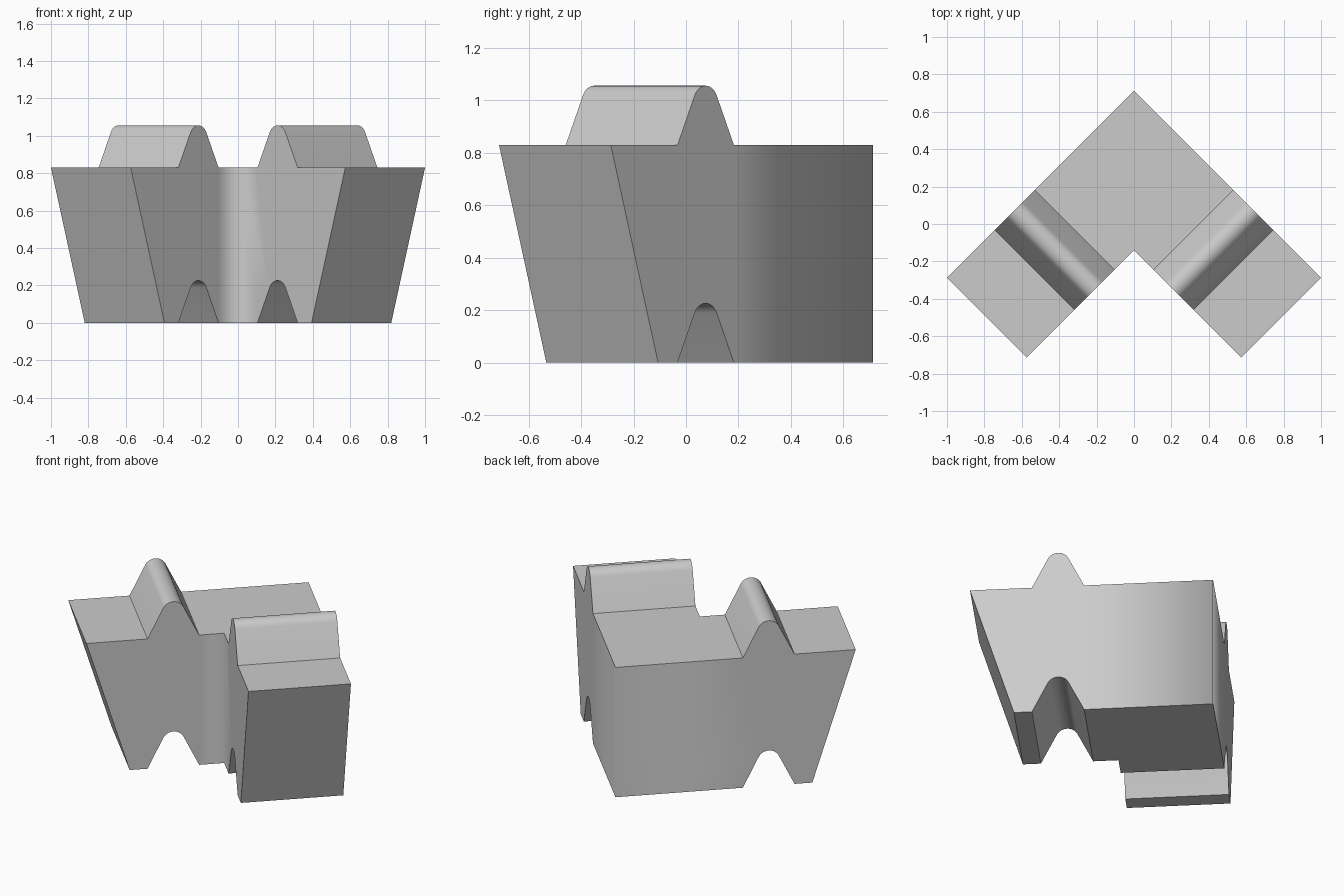
import bpy, bmesh
from math import sin, cos, radians, sqrt

if "Cube" in bpy.data.objects:
    bpy.data.objects.remove(bpy.data.objects["Cube"])

R2 = sqrt(2)
WIDTH = 0.603      # arm thickness
LENGTH = R2        # outer arm length at the top
BOTTOM = 1.159     # outer arm length at the bottom (slanted end)
TOP = 0.83         # height of the body
CORNER_Y = 0.713   # outer corner of the L


def ridge(z0, centre=0.902, half=0.152, height=0.226, r=0.066, steps=12):
    """Rounded tooth profile, shared by the top ridge and bottom groove."""
    pts = [(centre - half, z0)]
    a0, a1 = radians(154), radians(26)
    for i in range(steps + 1):
        a = a0 + (a1 - a0) * i / steps
        pts.append((centre + r * cos(a), z0 + height - r + r * sin(a)))
    return pts + [(centre + half, z0)]


def place(s, z, offset):
    """Distance along the arm and offset inward -> world position."""
    return ((s - offset) / R2, CORNER_Y - (s + offset) / R2, z)


# Side profile of one arm, open at the mitre end
profile = ([(0, TOP)] + ridge(TOP) + [(LENGTH, TOP), (BOTTOM, 0)]
           + ridge(0)[::-1] + [(0, 0)])
last = len(profile) - 1

bm = bmesh.new()
outer = [bm.verts.new(place(s, z, 0)) for s, z in profile]
# The first and last inner points slide to the mitre plane x = 0
inner = [bm.verts.new(place(WIDTH if i in (0, last) else s, z, WIDTH))
         for i, (s, z) in enumerate(profile)]
bm.faces.new(outer)
bm.faces.new(inner[::-1])
for i in range(last):
    bm.faces.new((outer[i + 1], outer[i], inner[i], inner[i + 1]))
# Fix the outward direction from the outer wall, which faces +x +y
bm.normal_update()
bm.faces.ensure_lookup_table()
if bm.faces[0].normal.x < 0:
    bmesh.ops.reverse_faces(bm, faces=bm.faces[:])

mesh = bpy.data.meshes.new("corner_block")
bm.to_mesh(mesh)
bm.free()
block = bpy.data.objects.new("corner_block", mesh)
bpy.context.collection.objects.link(block)

bpy.context.view_layer.objects.active = block
block.select_set(True)
bpy.ops.object.shade_smooth_by_angle(angle=radians(25))

# Second arm
mirror = block.modifiers.new("second_arm", 'MIRROR')
mirror.use_axis[0] = True
mirror.use_clip = True
mirror.merge_threshold = 0.001
